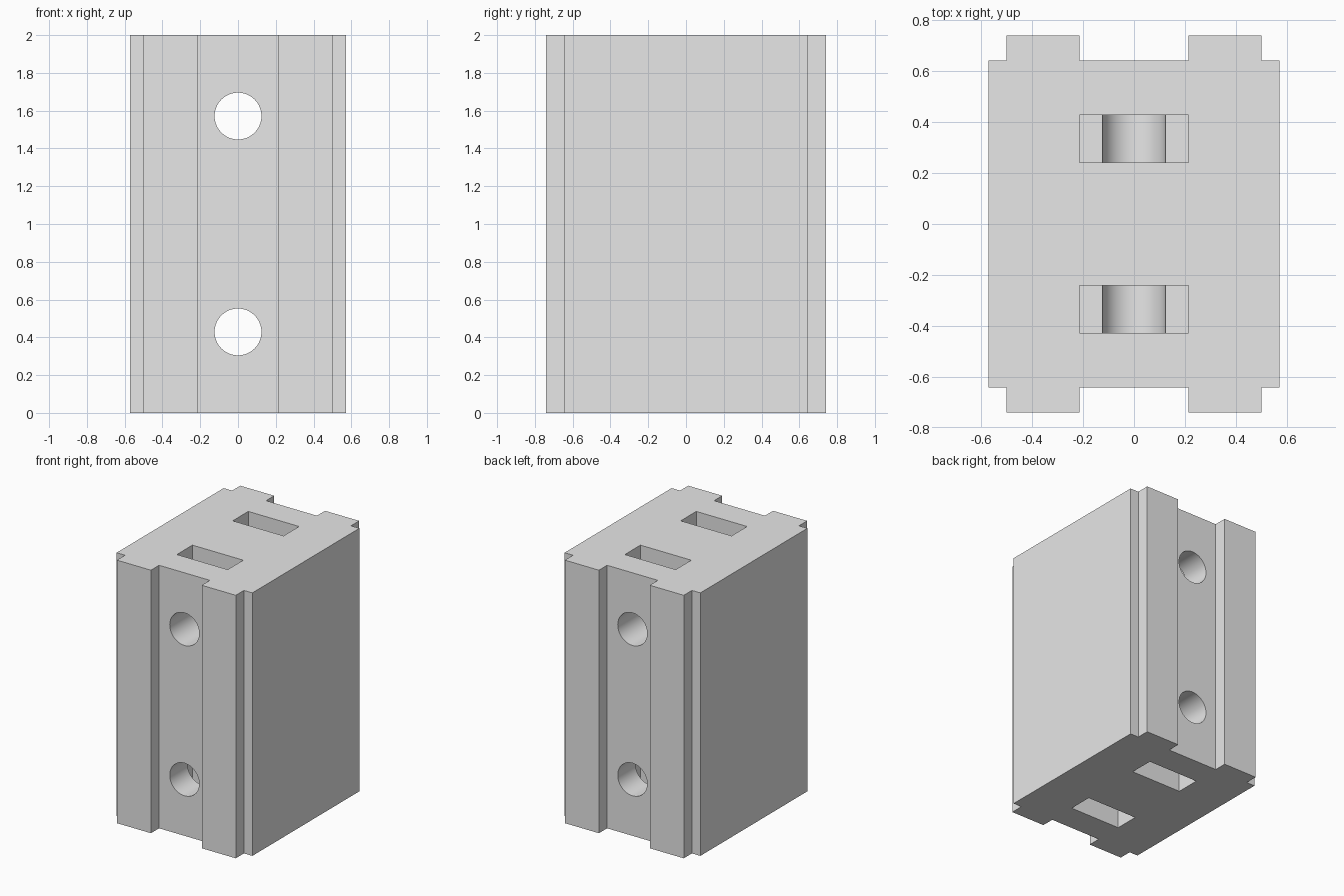
import bpy
import bmesh
import math
from mathutils import Matrix

# Remove the default cube
cube = bpy.data.objects.get("Cube")
if cube:
    bpy.data.objects.remove(cube, do_unlink=True)

HEIGHT = 2.0
HOLE_HEIGHTS = (3 / 7, 11 / 7)
HOLE_RADIUS = 0.124
SLOT_HALF_WIDTH = 0.214
SLOT_INNER, SLOT_OUTER = 0.242, 0.429

grey = bpy.data.materials.new("light grey")
grey.use_nodes = True
grey.diffuse_color = (0.8, 0.8, 0.8, 1)
grey.node_tree.nodes["Principled BSDF"].inputs["Base Color"].default_value = (0.8, 0.8, 0.8, 1)


def finish(bm, name):
    bmesh.ops.recalc_face_normals(bm, faces=bm.faces)
    mesh = bpy.data.meshes.new(name)
    bm.to_mesh(mesh)
    bm.free()
    mesh.materials.append(grey)
    obj = bpy.data.objects.new(name, mesh)
    bpy.context.collection.objects.link(obj)
    return obj


def box(name, low, high):
    bm = bmesh.new()
    size = [b - a for a, b in zip(low, high)]
    middle = [(a + b) / 2 for a, b in zip(low, high)]
    bmesh.ops.create_cube(bm, size=1, matrix=Matrix.Translation(middle) @ Matrix.Diagonal((*size, 1)))
    return finish(bm, name)


def carve(target, cutter):
    cutter.hide_render = True
    mod = target.modifiers.new(cutter.name, 'BOOLEAN')
    mod.operation = 'DIFFERENCE'
    mod.solver = 'EXACT'
    mod.object = cutter
    bpy.context.view_layer.objects.active = target
    bpy.ops.object.modifier_apply(modifier=mod.name)
    bpy.data.objects.remove(cutter, do_unlink=True)


# Block with four raised rails: quarter outline mirrored both ways, then extruded
quarter = [(0.214, 0.643), (0.214, 0.741), (0.5, 0.741), (0.5, 0.643), (0.571, 0.643)]
half = quarter + [(x, -y) for x, y in reversed(quarter)]
outline = half + [(-x, y) for x, y in reversed(half)]
bm = bmesh.new()
base = bm.faces.new([bm.verts.new((x, y, 0)) for x, y in outline])
top = bmesh.ops.extrude_face_region(bm, geom=[base], use_keep_orig=True)
bmesh.ops.translate(bm, vec=(0, 0, HEIGHT),
                    verts=[v for v in top["geom"] if isinstance(v, bmesh.types.BMVert)])
block = finish(bm, "slotted_block")

# Bolt holes running front to back
for z in HOLE_HEIGHTS:
    bm = bmesh.new()
    bmesh.ops.create_cone(bm, cap_ends=True, segments=64, radius1=HOLE_RADIUS,
                          radius2=HOLE_RADIUS, depth=HEIGHT,
                          matrix=Matrix.Translation((0, 0, z)) @ Matrix.Rotation(math.pi / 2, 4, 'X'))
    carve(block, finish(bm, "hole_cutter"))

# Nut slots from the top and bottom, each ending at a hole's axis
for z_low, z_high in ((-0.1, HOLE_HEIGHTS[0]), (HOLE_HEIGHTS[1], HEIGHT + 0.1)):
    for y_low, y_high in ((-SLOT_OUTER, -SLOT_INNER), (SLOT_INNER, SLOT_OUTER)):
        carve(block, box("slot_cutter", (-SLOT_HALF_WIDTH, y_low, z_low),
                         (SLOT_HALF_WIDTH, y_high, z_high)))

# Smooth the hole walls, keep every other edge crisp
bpy.ops.object.select_all(action='DESELECT')
block.select_set(True)
bpy.context.view_layer.objects.active = block
bpy.ops.object.shade_smooth_by_angle(angle=math.radians(30))
